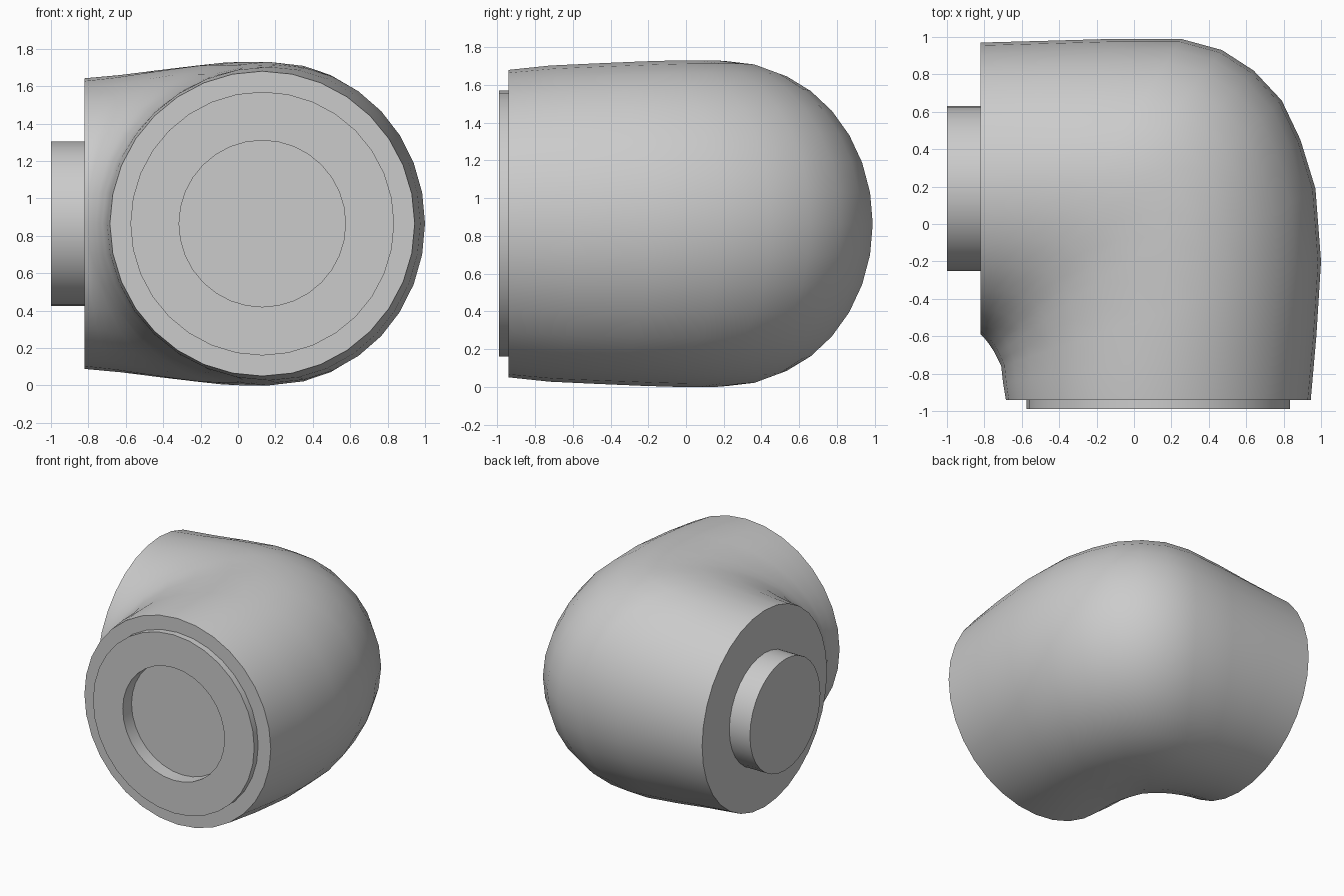
import bpy, bmesh, math
from mathutils import Vector

if "Cube" in bpy.data.objects:
    bpy.data.objects.remove(bpy.data.objects["Cube"])

N = 32        # sides of every round section
ZC = 0.865    # height of both arm axes


def finish(name, bm, angle=35):
    bmesh.ops.recalc_face_normals(bm, faces=bm.faces)
    me = bpy.data.meshes.new(name)
    bm.to_mesh(me)
    bm.free()
    ob = bpy.data.objects.new(name, me)
    bpy.context.collection.objects.link(ob)
    bpy.ops.object.select_all(action='DESELECT')
    ob.select_set(True)
    bpy.context.view_layer.objects.active = ob
    bpy.ops.object.shade_smooth_by_angle(angle=math.radians(angle))
    return ob


def skin(bm, rings):
    for a, b in zip(rings, rings[1:]):
        for i in range(N):
            j = (i + 1) % N
            bm.faces.new((a[i], a[j], b[j], b[i]))


def lathe(name, origin, axis, profile):
    """Turn (radius, distance) points round an axis and cap the last ring."""
    bm = bmesh.new()
    axis, up = Vector(axis), Vector((0, 0, 1))
    side = axis.cross(up)
    rings = []
    for r, d in profile:
        rings.append([bm.verts.new(Vector(origin) + axis * d
                      + side * (r * math.cos(2 * math.pi * i / N))
                      + up * (r * math.sin(2 * math.pi * i / N)))
                      for i in range(N)])
    skin(bm, rings)
    bm.faces.new(rings[-1])
    return finish(name, bm)


# Elbow sections: inner x, y, outer x, y, half height
sections = [
    (-0.685, -0.94, 0.945, -0.94, 0.815),
    (-0.70, -0.85, 0.975, -0.60, 0.838),
    (-0.71, -0.76, 1.00, -0.20, 0.85),
    (-0.725, -0.73, 0.97, 0.19, 0.86),
    (-0.74, -0.70, 0.89, 0.45, 0.865),
    (-0.75, -0.68, 0.79, 0.66, 0.865),
    (-0.76, -0.665, 0.64, 0.82, 0.865),
    (-0.77, -0.65, 0.47, 0.93, 0.86),
    (-0.78, -0.635, 0.25, 0.99, 0.845),
    (-0.80, -0.61, -0.10, 0.99, 0.82),
    (-0.81, -0.60, -0.45, 0.98, 0.795),
    (-0.82, -0.59, -0.82, 0.97, 0.777),
]

# Elbow body: fan of oval sections, open at the front for the socket
bm = bmesh.new()
rings = []
for k, (xi, yi, xo, yo, h) in enumerate(sections):
    inner, outer = Vector((xi, yi, ZC)), Vector((xo, yo, ZC))
    skew = 0.5 + 0.06 * math.sin(math.pi * k / (len(sections) - 1))
    mid = inner.lerp(outer, skew)
    ring = []
    for i in range(N):
        c, s = math.cos(2 * math.pi * i / N), math.sin(2 * math.pi * i / N)
        p = mid + ((outer - mid) * c if c > 0 else (mid - inner) * c)
        ring.append(bm.verts.new(p + Vector((0, 0, h * s))))
    rings.append(ring)
skin(bm, rings)
bm.faces.new(rings[-1])
finish("elbow_body", bm, 50)

# Front socket: end face, raised collar and recess
lathe("front_socket", (0.13, -0.94, ZC), (0, -1, 0),
      [(0.815, 0), (0.705, 0), (0.705, 0.05), (0.445, 0.05), (0.445, -0.06)])

# Side peg
lathe("side_peg", (-0.82, 0.19, ZC), (-1, 0, 0), [(0.44, 0), (0.44, 0.18)])
